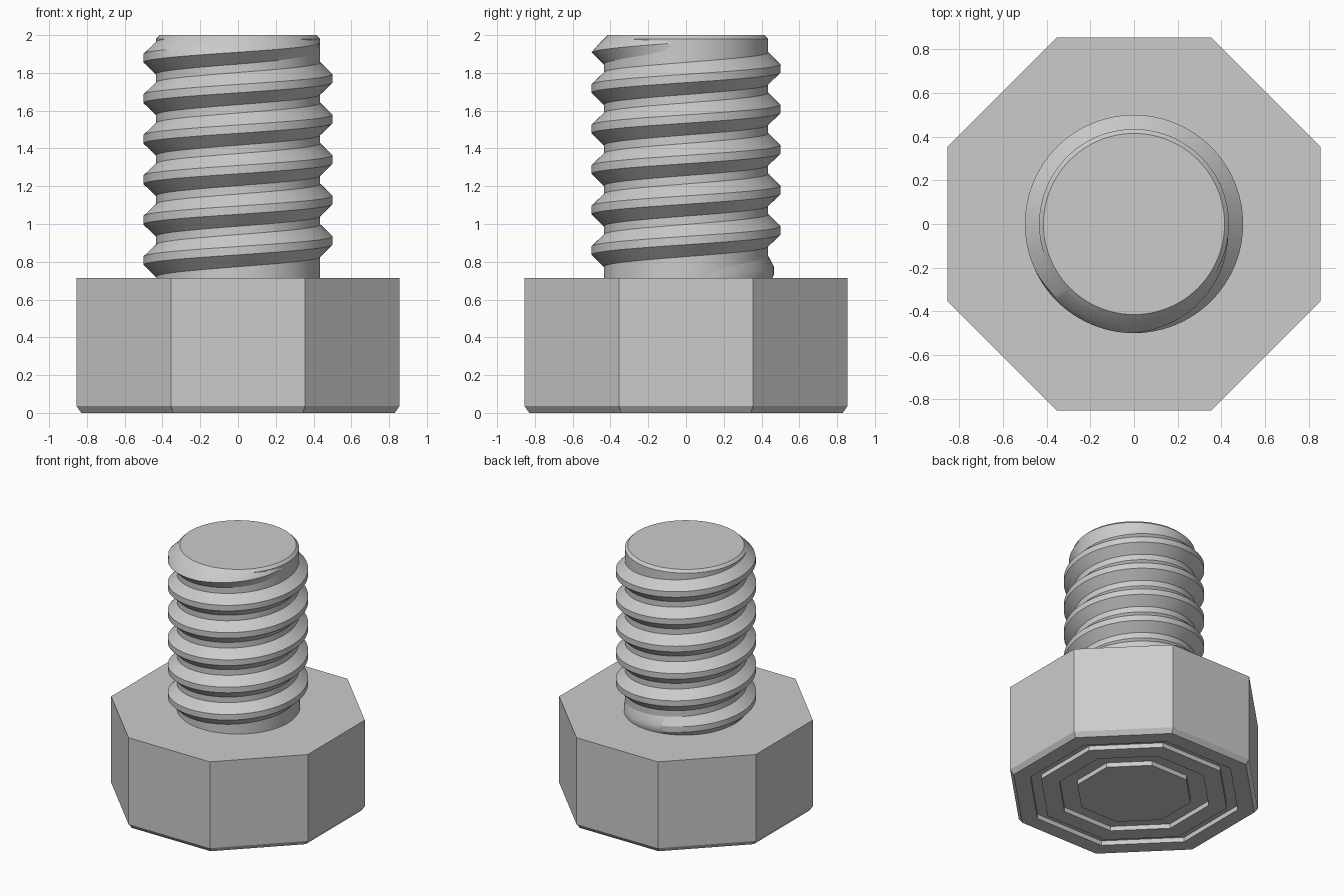
import bpy, bmesh
from math import pi, tau, cos, sin

cube = bpy.data.objects.get("Cube")
if cube:
    bpy.data.objects.remove(cube, do_unlink=True)

steel = bpy.data.materials.new("grey_steel")
GREY = (0.6, 0.6, 0.6, 1)
steel.use_nodes = True
steel.diffuse_color = GREY
steel.node_tree.nodes["Principled BSDF"].inputs["Base Color"].default_value = GREY


def loft(name, rings, closed, smooth):
    """Skin a list of point rings and cap both ends."""
    bm = bmesh.new()
    loops = [[bm.verts.new(p) for p in ring] for ring in rings]
    for a, b in zip(loops, loops[1:]):
        n = len(a)
        for i in range(n):
            j = (i + 1) % n
            bm.faces.new((a[i], a[j], b[j], b[i]))
    if closed:
        bm.faces.new(loops[0])
        bm.faces.new(loops[-1])
    bmesh.ops.recalc_face_normals(bm, faces=bm.faces)
    mesh = bpy.data.meshes.new(name)
    bm.to_mesh(mesh)
    bm.free()
    mesh.materials.append(steel)
    ob = bpy.data.objects.new(name, mesh)
    bpy.context.collection.objects.link(ob)
    if smooth:
        bpy.ops.object.select_all(action='DESELECT')
        ob.select_set(True)
        bpy.context.view_layer.objects.active = ob
        bpy.ops.object.shade_smooth_by_angle(angle=pi / 6)
    return ob


def polygon(radius, z, sides, turn=0.0):
    return [(radius * cos(turn + tau * i / sides), radius * sin(turn + tau * i / sides), z)
            for i in range(sides)]


# Octagonal head: (distance to flat, height), with two grooves cut in the underside
HEAD_TOP, STEP = 0.715, 0.036
head = [(0.39, 0), (0.39, STEP), (0.515, STEP), (0.515, 0),
        (0.64, 0), (0.64, STEP), (0.715, STEP), (0.715, 0),
        (0.83, 0), (0.855, STEP), (0.855, HEAD_TOP)]
loft("bolt_head", [polygon(a / cos(pi / 8), z, 8, pi / 8) for a, z in head], True, False)

# Round shank with a chamfered tip
SEGMENTS, ROOT, CREST, TOP, TIP = 96, 0.435, 0.5, 2.0, 0.415
shank = [(ROOT, HEAD_TOP - 0.02), (ROOT, TOP - (ROOT - TIP)), (TIP, TOP)]
loft("shank", [polygon(r, z, SEGMENTS) for r, z in shank], True, True)

# Right-hand helical thread, fading at both ends and trimmed by the tip chamfer
PITCH, TURNS, START = 0.2145, 6, 0.698
SINK = 0.006
ridge = [(-0.091, 0), (-0.022, 1), (0.022, 1), (0.091, 0)]
rings = []
for i in range(TURNS * SEGMENTS + 1):
    turn = i / SEGMENTS
    height = max(0.0, min(1.0, turn * 2, (TURNS - turn) * 4))
    ring = []
    for dz, out in ridge:
        z = min(START + PITCH * turn + dz, TOP - 0.003)
        r = ROOT - SINK + (CREST - ROOT + SINK) * out * height
        r = min(r, TIP + TOP - z)
        ring.append((r * cos(tau * turn), r * sin(tau * turn), z))
    rings.append(ring)
loft("thread", rings, True, True)
